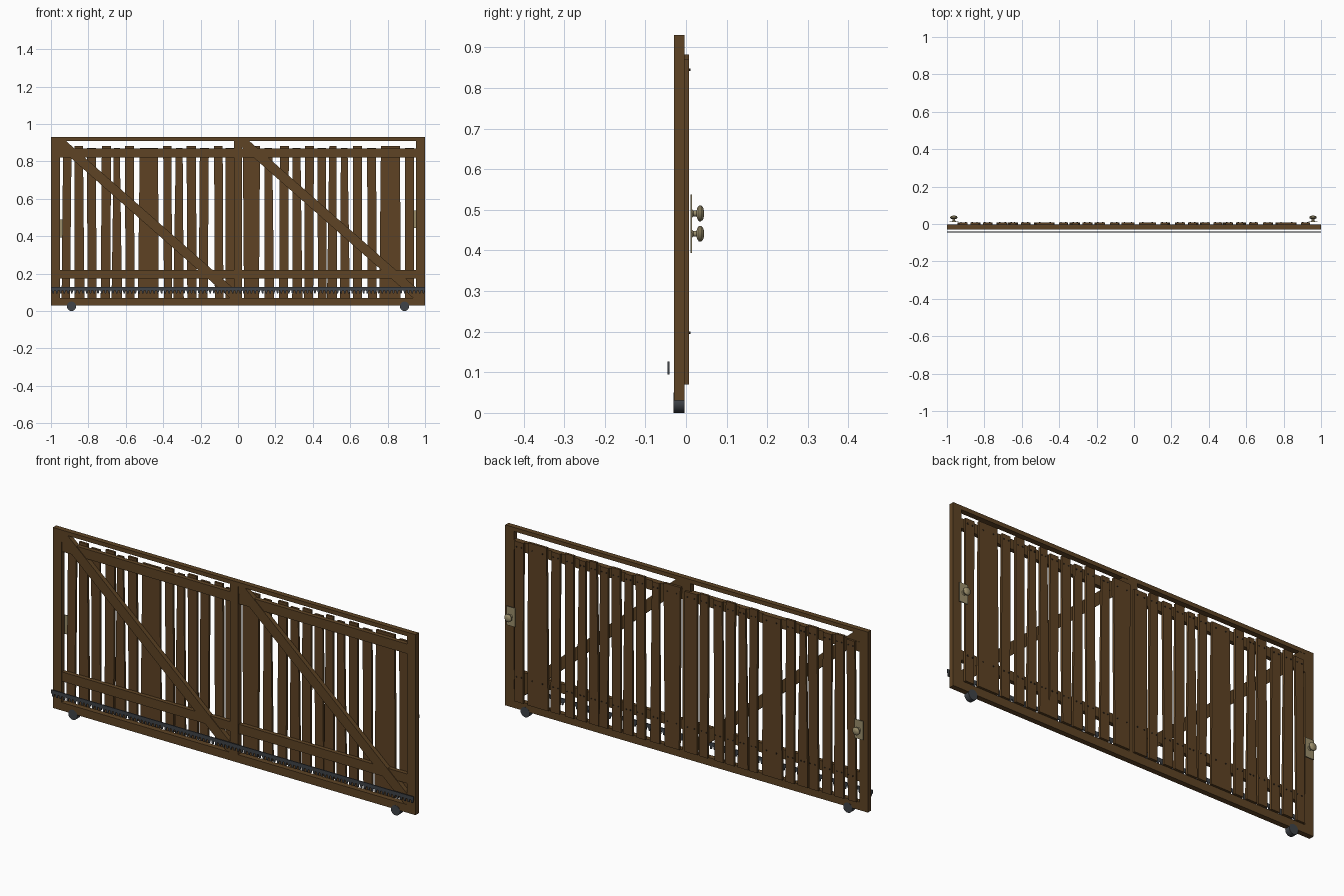
import bpy, bmesh, math
from mathutils import Vector

if "Cube" in bpy.data.objects:
    bpy.data.objects.remove(bpy.data.objects["Cube"])


def material(name, rgb):
    m = bpy.data.materials.new(name)
    m.diffuse_color = (*rgb, 1)
    m.use_nodes = True
    m.node_tree.nodes["Principled BSDF"].inputs["Base Color"].default_value = m.diffuse_color
    return m


FRAME_WOOD = material("frame wood", (0.112, 0.057, 0.018))
PLANK_WOOD = material("plank wood", (0.112, 0.055, 0.017))
IRON = material("dark iron", (0.05, 0.056, 0.066))
NAIL = material("nail brown", (0.03, 0.02, 0.012))
BRASS = material("dull brass", (0.33, 0.275, 0.15))


def finish(name, bm, mat):
    bmesh.ops.recalc_face_normals(bm, faces=bm.faces)
    me = bpy.data.meshes.new(name)
    bm.to_mesh(me)
    bm.free()
    me.materials.append(mat)
    ob = bpy.data.objects.new(name, me)
    bpy.context.collection.objects.link(ob)
    return ob


def add_prism(bm, outline, y0, y1):
    """Extrude an (x, z) outline from y0 to y1."""
    face = bm.faces.new([bm.verts.new((x, y0, z)) for x, z in outline])
    ext = bmesh.ops.extrude_face_region(bm, geom=[face])["geom"]
    verts = [v for v in ext if isinstance(v, bmesh.types.BMVert)]
    bmesh.ops.translate(bm, verts=verts, vec=(0, y1 - y0, 0))
    if face.is_valid and len(face.link_loops if hasattr(face, "link_loops") else face.loops) == 0:
        bm.faces.remove(face)


def prism(name, outline, y0, y1, mat):
    bm = bmesh.new()
    add_prism(bm, outline, y0, y1)
    return finish(name, bm, mat)


def rect(x0, x1, z0, z1):
    return [(x0, z0), (x1, z0), (x1, z1), (x0, z1)]


def lathe(name, profile, x, z, mat, n=20):
    """Revolve (radius, y) points about an axis along y."""
    bm = bmesh.new()
    rings = [[bm.verts.new((x + r * math.cos(2 * math.pi * i / n), y,
                            z + r * math.sin(2 * math.pi * i / n)))
              for i in range(n)] for r, y in profile]
    for a, b in zip(rings, rings[1:]):
        for i in range(n):
            j = (i + 1) % n
            bm.faces.new((a[i], a[j], b[j], b[i]))
    bm.faces.new(rings[0])
    bm.faces.new(rings[-1])
    ob = finish(name, bm, mat)
    bpy.context.view_layer.objects.active = ob
    ob.select_set(True)
    bpy.ops.object.shade_smooth_by_angle(angle=math.radians(40))
    ob.select_set(False)
    return ob


# Outer frame
F, B = -0.030, -0.004
prism("left_post", rect(-1, -0.953, 0.03, 0.93), F, B, FRAME_WOOD)
prism("right_post", rect(0.953, 1, 0.03, 0.93), F, B, FRAME_WOOD)
prism("middle_post", rect(-0.022, 0.022, 0.07, 0.91), F, B, FRAME_WOOD)
prism("top_rail", rect(-0.953, 0.953, 0.91, 0.93), F, B, FRAME_WOOD)
prism("bottom_rail", rect(-0.953, 0.953, 0.03, 0.07), F, B, FRAME_WOOD)

# Cross rails and diagonal braces in each half
SLOPE = -0.88
for side, x0, x1, xs in (("left", -0.953, -0.022, -0.92), ("right", 0.022, 0.953, 0.06)):
    prism(side + "_upper_rail", rect(x0, x1, 0.82, 0.868), -0.025, B, FRAME_WOOD)
    prism(side + "_lower_rail", rect(x0, x1, 0.173, 0.22), -0.025, B, FRAME_WOOD)
    bm = bmesh.new()
    line = lambda x, off: (x, 0.875 + SLOPE * (x - xs) + off)
    add_prism(bm, [line(x0 - 0.1, -0.034), line(x1 + 0.1, -0.034),
                   line(x1 + 0.1, 0.034), line(x0 - 0.1, 0.034)], -0.028, B - 0.001)
    # Trim the brace to its frame opening
    for co, no in (((x0, 0, 0), (-1, 0, 0)), ((x1, 0, 0), (1, 0, 0)),
                   ((0, 0, 0.07), (0, 0, -1)), ((0, 0, 0.91), (0, 0, 1))):
        bmesh.ops.bisect_plane(bm, geom=bm.verts[:] + bm.edges[:] + bm.faces[:],
                               plane_co=Vector(co), plane_no=Vector(no), clear_outer=True)
        bmesh.ops.holes_fill(bm, edges=[e for e in bm.edges if e.is_boundary], sides=0)
    finish(side + "_brace", bm, FRAME_WOOD)

# Upright planks: left edge, width, lean of the foot, taper of the foot
planks = [
    (-0.935, 0.045, -0.008, 0.000), (-0.875, 0.046, 0.004, 0.004),
    (-0.808, 0.048, 0.004, 0.000), (-0.728, 0.050, -0.006, 0.000),
    (-0.664, 0.032, 0.000, 0.012), (-0.605, 0.048, 0.004, 0.000),
    (-0.525, 0.098, -0.004, 0.006), (-0.400, 0.044, 0.004, 0.000),
    (-0.332, 0.036, -0.004, 0.010), (-0.275, 0.050, 0.004, 0.000),
    (-0.204, 0.048, -0.006, 0.000), (-0.128, 0.046, 0.004, 0.000),
    (-0.066, 0.068, 0.000, 0.000), (0.026, 0.092, 0.000, -0.006),
    (0.143, 0.040, 0.004, 0.006), (0.224, 0.048, -0.004, 0.000),
    (0.292, 0.042, 0.004, 0.006), (0.358, 0.048, -0.004, 0.000),
    (0.424, 0.046, 0.004, 0.000), (0.488, 0.038, -0.004, 0.008),
    (0.550, 0.036, 0.004, 0.008), (0.614, 0.048, 0.000, 0.000),
    (0.690, 0.048, 0.004, 0.000), (0.764, 0.102, -0.002, 0.006),
    (0.892, 0.048, 0.002, 0.000),
]
nails = bmesh.new()
for i, (x, w, lean, taper) in enumerate(planks):
    top = 0.882 if i % 2 else 0.87
    prism("plank_%02d" % (i + 1),
          [(x + lean - taper, 0.07), (x + w + lean + taper, 0.07), (x + w, top), (x, top)],
          -0.004, 0.007 + 0.001 * (i % 2), PLANK_WOOD)
    # Two nail heads at each rail
    for z in (0.197, 0.845):
        for t in (0.22, 0.78):
            add_prism(nails, [(x + w * t + 0.0035 * math.cos(a * math.pi / 3),
                               z + 0.0035 * math.sin(a * math.pi / 3)) for a in range(6)],
                      0.006, 0.0105)
finish("nail_heads", nails, NAIL)

# Toothed drive rack along the front
outline = [(1, 0.127), (-1, 0.127)]
N = 100
p = 2 / N
for i in range(N):
    x = -1 + i * p
    outline += [(x, 0.109), (x + 0.25 * p, 0.109), (x + 0.4 * p, 0.094), (x + 0.75 * p, 0.094)]
    outline += [(x + 0.9 * p, 0.109)]
outline.append((1, 0.109))
prism("drive_rack", outline, -0.046, -0.041, IRON)

# Rollers
for side, x in (("left", -0.89), ("right", 0.89)):
    lathe(side + "_roller", [(0.025, -0.0305), (0.025, -0.0035)], x, 0.025, IRON, 24)

# Back plates and knobs
knob = [(0.011, 0.014), (0.007, 0.018), (0.007, 0.026), (0.014, 0.028), (0.0195, 0.032),
        (0.0195, 0.037), (0.015, 0.042), (0.006, 0.0445)]
for side, x, z in (("left", -0.963, 0.441), ("right", 0.957, 0.491)):
    prism(side + "_handle_plate", rect(x - 0.024, x + 0.024, z - 0.047, z + 0.047),
          0.0105, 0.0145, BRASS)
    lathe(side + "_knob", knob, x, z, BRASS)
